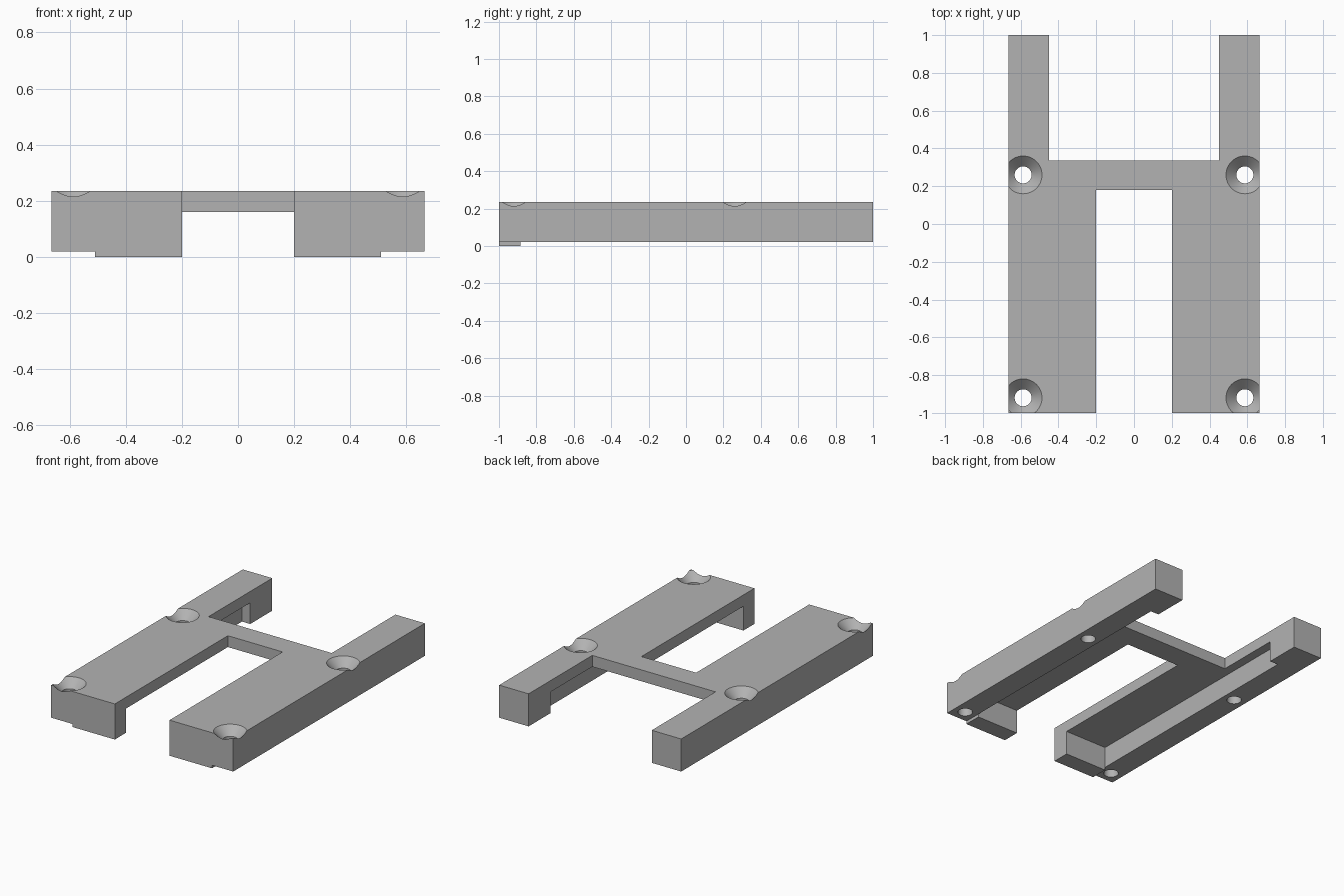
import bpy
import bmesh
import math

if "Cube" in bpy.data.objects:
    bpy.data.objects.remove(bpy.data.objects["Cube"], do_unlink=True)

grey = bpy.data.materials.new("plain_grey")
grey.use_nodes = True
colour = (0.45, 0.45, 0.45, 1)
grey.diffuse_color = colour
grey.node_tree.nodes["Principled BSDF"].inputs["Base Color"].default_value = colour

TOP = 0.235         # upper surface
UNDER = 0.16        # underside of the thin plate
FOOT = 0.02         # underside of the side rails
W = 0.665           # half width
RAIL = 0.51         # inner side of the rails
LIP = -0.885        # rear side of the front lips


def finish(name, bm):
    bmesh.ops.recalc_face_normals(bm, faces=bm.faces)
    mesh = bpy.data.meshes.new(name)
    bm.to_mesh(mesh)
    bm.free()
    mesh.materials.append(grey)
    obj = bpy.data.objects.new(name, mesh)
    bpy.context.collection.objects.link(obj)
    return obj


def extrude(name, half, z0, z1):
    """Mirror a half outline in x and extrude it upwards."""
    outline = half + [(-x, y) for x, y in reversed(half)]
    bm = bmesh.new()
    face = bm.faces.new([bm.verts.new((x, y, z0)) for x, y in outline])
    side = bmesh.ops.extrude_face_region(bm, geom=[face])["geom"]
    verts = [v for v in side if isinstance(v, bmesh.types.BMVert)]
    bmesh.ops.translate(bm, verts=verts, vec=(0, 0, z1 - z0))
    return finish(name, bm)


def lathe(name, profile, x, y, sides=64):
    """Closed solid of revolution from (radius, height) pairs."""
    bm = bmesh.new()
    rings = []
    for r, z in profile:
        angles = [math.tau * i / sides for i in range(sides)]
        rings.append([bm.verts.new((x + r * math.cos(a), y + r * math.sin(a), z))
                      for a in angles])
    for low, high in zip(rings, rings[1:]):
        for i in range(sides):
            j = (i + 1) % sides
            bm.faces.new((low[i], low[j], high[j], high[i]))
    bm.faces.new(rings[0][::-1])
    bm.faces.new(rings[-1])
    return finish(name, bm)


def cut(body, cutter):
    cutter.hide_render = True
    mod = body.modifiers.new("cut", 'BOOLEAN')
    mod.operation = 'DIFFERENCE'
    mod.solver = 'EXACT'
    mod.object = cutter
    bpy.context.view_layer.objects.active = body
    bpy.ops.object.modifier_apply(modifier=mod.name)
    bpy.data.objects.remove(cutter, do_unlink=True)


# H-shaped bracket block
bracket = extrude("mounting_bracket",
                  [(0.2, 0.18), (0.2, -1), (W, -1), (W, 1), (0.45, 1), (0.45, 0.335)],
                  0, TOP)

# Hollow underside between the rails
cut(bracket, extrude("pocket", [(RAIL, LIP), (RAIL, 0.77)], -0.1, UNDER))

# Raise every underside except the front lips
cut(bracket, extrude("relief",
                     [(RAIL, LIP), (RAIL, -1.1), (0.8, -1.1), (0.8, 1.1)],
                     -0.1, FOOT))

# Countersunk screw holes
R, r, over = 0.1, 0.045, 0.02
screw = [(r, -0.1), (r, TOP - (R - r)), (R + over, TOP + over)]
for x in (-0.587, 0.587):
    for y in (-0.92, 0.26):
        cut(bracket, lathe("screw_hole", screw, x, y))

bpy.ops.object.select_all(action='DESELECT')
bracket.select_set(True)
bpy.context.view_layer.objects.active = bracket
bpy.ops.object.shade_smooth_by_angle(angle=math.radians(30))
